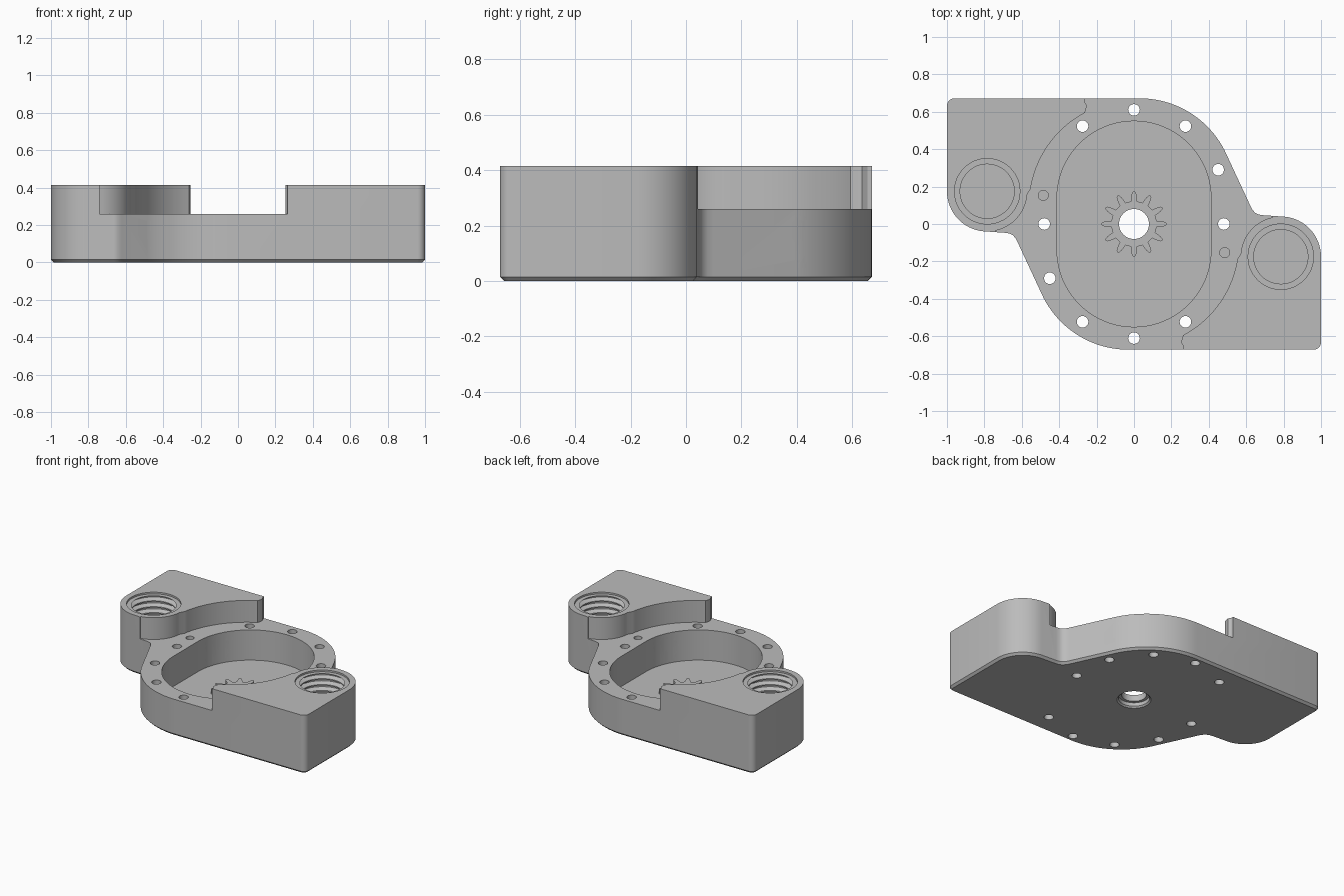
import bpy, bmesh, math
from mathutils import Matrix, Vector

cube = bpy.data.objects.get("Cube")
if cube:
    bpy.data.objects.remove(cube, do_unlink=True)

grey = bpy.data.materials.new("matte_grey")
grey.use_nodes = True
grey.diffuse_color = (0.5, 0.5, 0.5, 1)
grey.node_tree.nodes["Principled BSDF"].inputs["Base Color"].default_value = (0.5, 0.5, 0.5, 1)

RIM, TOP, FLOOR = 0.26, 0.415, 0.045
PORT = (-0.785, 0.175)


def arc(centre, r, a0, a1, n):
    """Points on an arc, angles in degrees."""
    angles = [math.radians(a0 + (a1 - a0) * i / n) for i in range(n + 1)]
    return [(centre[0] + r * math.cos(a), centre[1] + r * math.sin(a)) for a in angles]


def twice(points):
    """Close a half outline with its half-turn copy."""
    return points + [(-x, -y) for x, y in points]


def finish(bm, name):
    bmesh.ops.recalc_face_normals(bm, faces=bm.faces)
    mesh = bpy.data.meshes.new(name)
    bm.to_mesh(mesh)
    bm.free()
    mesh.materials.append(grey)
    ob = bpy.data.objects.new(name, mesh)
    bpy.context.collection.objects.link(ob)
    return ob


def prism(name, points, z0, z1, chamfer=0, matrix=None):
    """Extrude a flat outline, with an optional chamfer round the bottom."""
    bm = bmesh.new()
    base = bm.faces.new([bm.verts.new((x, y, z0)) for x, y in points])
    rim = list(base.edges)
    new = bmesh.ops.extrude_face_region(bm, geom=[base], use_keep_orig=True)
    moved = [v for v in new["geom"] if isinstance(v, bmesh.types.BMVert)]
    bmesh.ops.translate(bm, verts=moved, vec=(0, 0, z1 - z0))
    bmesh.ops.recalc_face_normals(bm, faces=bm.faces)
    if chamfer:
        bmesh.ops.bevel(bm, geom=rim, offset=chamfer, segments=1, affect='EDGES')
    if matrix:
        bm.transform(matrix)
    return finish(bm, name)


def lathe(name, profile, centre, n=48):
    """Solid of revolution from (radius, height) pairs, capped at both ends."""
    bm = bmesh.new()
    rings = [[bm.verts.new((x, y, z)) for x, y in arc(centre, r, 0, 360 - 360 / n, n - 1)]
             for r, z in profile]
    for low, high in zip(rings, rings[1:]):
        for i in range(n):
            j = (i + 1) % n
            bm.faces.new((low[i], low[j], high[j], high[i]))
    bm.faces.new(rings[0])
    bm.faces.new(rings[-1])
    return finish(bm, name)


def combine(target, tool, operation='DIFFERENCE'):
    mod = target.modifiers.new(tool.name, 'BOOLEAN')
    mod.object, mod.operation, mod.solver = tool, operation, 'EXACT'
    bpy.context.view_layer.objects.active = target
    bpy.ops.object.modifier_apply(modifier=mod.name)
    bpy.data.objects.remove(tool, do_unlink=True)


# Full-height body outline: square corner, rounded shoulder, slope, port boss
half = arc((-0.96, 0.632), 0.04, 180, 90, 6)
half += arc((0.03, 0.162), 0.51, 90, 27, 20)
half += [(0.622, 0.098), (0.633, 0.077), (0.647, 0.06), (0.665, 0.051), (0.69, 0.047)]
half += arc((-PORT[0], -PORT[1]), 0.215, 85, 0, 16)
body = prism("pump_body", twice(half), 0, TOP, 0.015)

# Lower the middle to the rim, leaving a raised block at each port
edge = [(-0.265, 0.9), (-0.265, 0.655), (-0.253, 0.635), (-0.256, 0.615)]
edge += arc((0, 0.1), 0.56, 118, 171, 18)
edge += arc(PORT, 0.215, -4, -78, 14) + [(-0.738, -0.9)]
combine(body, prism("step_cutter", twice(edge), RIM, 0.6))

# Oval chamber
oval = twice(arc((0, 0.138), 0.412, 0, 180, 40))
combine(body, prism("chamber_cutter", oval, FLOOR, 0.6))

# Toothed hub on the chamber floor
teeth = 12
tooth = [(0.122, -0.27), (0.155, -0.17), (0.17, -0.1), (0.175, 0),
         (0.17, 0.1), (0.155, 0.17), (0.122, 0.27)]
gear = []
for k in range(teeth):
    for r, f in tooth:
        a = (k + f) * math.tau / teeth
        gear.append((r * math.cos(a), r * math.sin(a)))
combine(body, prism("gear_hub", gear, 0.02, FLOOR + 0.035), 'UNION')

# Shaft bore, wider at the bottom
combine(body, lathe("bore_cutter", [(0.11, -0.1), (0.11, 0), (0.1, 0.01), (0.1, 0.035),
                                    (0.08, 0.035), (0.08, 0.3)], (0, 0)))

# Bolt holes round the rim and two blind pin holes
bolts = twice([(0, 0.61), (0.275, 0.523), (0.45, 0.29), (0.48, 0), (-0.275, 0.523)])
for spot in bolts:
    combine(body, lathe("bolt_cutter", [(0.031, -0.1), (0.031, 0.6)], spot, 20))
for spot in twice([(-0.485, 0.153)]):
    combine(body, lathe("pin_cutter", [(0.027, 0.16), (0.027, 0.35)], spot, 20))

# Threaded ports, flow channels and side slots, one of each per end
pitch, turns, start = 0.042, 5, 0.2
thread = [(0.145, 0.08), (0.145, start)]
for k in range(turns):
    z = start + k * pitch
    thread += [(0.172, z + 0.014), (0.172, z + 0.024), (0.145, z + 0.034), (0.145, z + pitch)]
thread[-1:] = [(0.145, TOP - 0.012), (0.175, TOP - 0.012), (0.175, TOP + 0.1)]

slot = arc((0, 0.19), 0.034, 0, 180, 8) + arc((0, 0.107), 0.034, 180, 360, 8)
radial = math.radians(37)


def along(start_point, angle):
    """Frame with local z pointing horizontally at the given angle, local y up."""
    out = Vector((math.cos(angle), math.sin(angle), 0))
    side = Vector((-out.y, out.x, 0))
    m = Matrix((side, Vector((0, 0, 1)), out)).transposed().to_4x4()
    m.translation = Vector(start_point)
    return m


for sign in (1, -1):
    turn = math.pi if sign < 0 else 0
    port = (sign * PORT[0], sign * PORT[1])
    combine(body, lathe("port_cutter", thread, port))
    flow = along((port[0], port[1], 0.145), turn + math.radians(16))
    combine(body, prism("channel_cutter", arc((0, 0), 0.08, 0, 345, 23), 0, 0.5, 0, flow))
    vent = along((sign * 0.475, sign * 0.4, 0), turn + radial)
    combine(body, prism("slot_cutter", slot, -0.2, 0.1, 0, vent))

bpy.ops.object.select_all(action='DESELECT')
body.select_set(True)
bpy.context.view_layer.objects.active = body
bpy.ops.object.shade_smooth_by_angle(angle=math.radians(30))
